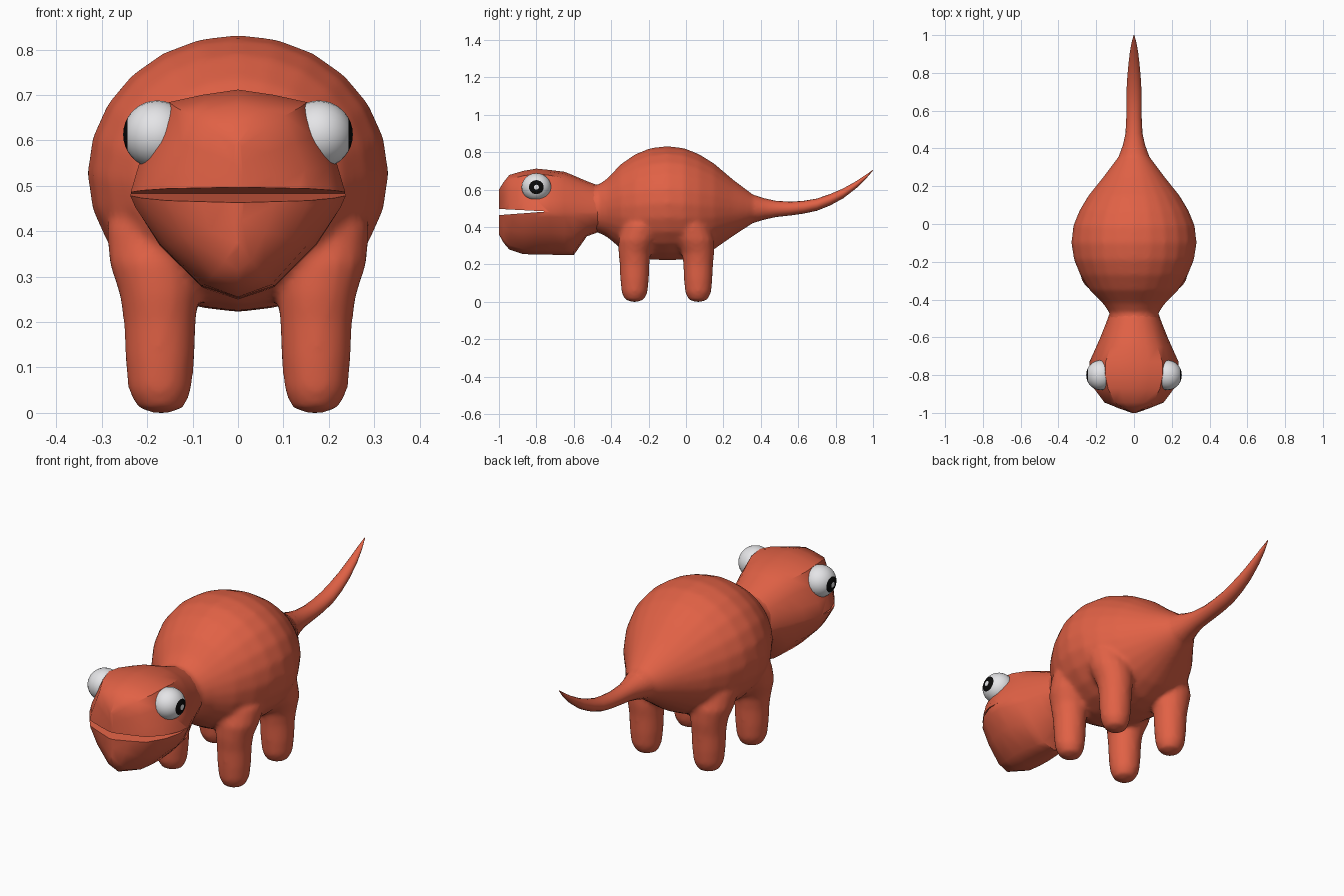
import bpy, bmesh, math
from mathutils import Matrix, Vector

if "Cube" in bpy.data.objects:
    bpy.data.objects.remove(bpy.data.objects["Cube"])


def material(name, rgb):
    m = bpy.data.materials.new(name)
    m.diffuse_color = (*rgb, 1)
    m.use_nodes = True
    m.node_tree.nodes["Principled BSDF"].inputs["Base Color"].default_value = m.diffuse_color
    return m


RED = material("red skin", (0.75, 0.12, 0.06))
WHITE = material("eye white", (0.78, 0.78, 0.8))
BLACK = material("pupil black", (0.003, 0.003, 0.003))


def loft(bm, rings):
    """Skin a list of closed point rings and cap both ends."""
    vs = [[bm.verts.new(p) for p in r] for r in rings]
    n = len(vs[0])
    for a, b in zip(vs, vs[1:]):
        for i in range(n):
            bm.faces.new((a[i], a[(i + 1) % n], b[(i + 1) % n], b[i]))
    bm.faces.new(vs[0][::-1])
    bm.faces.new(vs[-1])


def finish(name, bm, mats, angle=None):
    bmesh.ops.recalc_face_normals(bm, faces=bm.faces)
    me = bpy.data.meshes.new(name)
    bm.to_mesh(me)
    bm.free()
    for m in mats:
        me.materials.append(m)
    ob = bpy.data.objects.new(name, me)
    bpy.context.collection.objects.link(ob)
    if angle:
        smooth(ob, angle)
    return ob


def smooth(ob, angle):
    bpy.ops.object.select_all(action='DESELECT')
    ob.select_set(True)
    bpy.context.view_layer.objects.active = ob
    bpy.ops.object.shade_smooth_by_angle(angle=math.radians(angle))


def ellipse(y, top, bot, w, n=24):
    c, h = (top + bot) / 2, (top - bot) / 2
    return [(w * math.cos(2 * math.pi * i / n), y, c + h * math.sin(2 * math.pi * i / n))
            for i in range(n)]


# Trunk and four legs, fused into one soft skin: y, top, bottom, half width
trunk = [(-0.53, 0.635, 0.38, 0.13), (-0.47, 0.625, 0.37, 0.13), (-0.42, 0.66, 0.345, 0.165),
         (-0.35, 0.735, 0.285, 0.235), (-0.27, 0.79, 0.24, 0.285), (-0.19, 0.822, 0.225, 0.318),
         (-0.1, 0.833, 0.222, 0.332), (-0.01, 0.822, 0.225, 0.322), (0.07, 0.79, 0.24, 0.29),
         (0.15, 0.74, 0.28, 0.242), (0.25, 0.655, 0.35, 0.162), (0.36, 0.572, 0.422, 0.08),
         (0.42, 0.555, 0.44, 0.058)]
leg = [(0.0, 0.17, 0, 0.02), (0.012, 0.17, 0, 0.052), (0.05, 0.172, 0, 0.07),
       (0.12, 0.172, 0, 0.077), (0.2, 0.172, 0, 0.08), (0.26, 0.174, 0, 0.087),
       (0.33, 0.182, 0.015, 0.102), (0.41, 0.19, 0.04, 0.1), (0.5, 0.17, 0.07, 0.08)]
bm = bmesh.new()
loft(bm, [ellipse(*r) for r in trunk])
for sx in (-1, 1):
    for cy, inward in ((-0.275, 1), (0.065, -1)):
        loft(bm, [[(sx * cx + r * math.cos(math.pi * i / 8), cy + inward * s + r * math.sin(math.pi * i / 8), z)
                   for i in range(16)] for z, cx, s, r in leg])
body = finish("body_and_legs", bm, [RED])
rm = body.modifiers.new("fuse", 'REMESH')
rm.mode = 'VOXEL'
rm.voxel_size = 0.011
rm.use_smooth_shade = True
sm = body.modifiers.new("soften", 'SMOOTH')
sm.factor = 0.5
sm.iterations = 10

# Tail
tail = [(0.33, 0.588, 0.408, 0.095), (0.36, 0.572, 0.422, 0.08), (0.42, 0.553, 0.44, 0.058),
        (0.48, 0.54, 0.453, 0.045), (0.56, 0.535, 0.462, 0.041), (0.63, 0.54, 0.472, 0.041),
        (0.7, 0.552, 0.487, 0.04), (0.77, 0.576, 0.515, 0.036), (0.84, 0.606, 0.553, 0.03),
        (0.91, 0.645, 0.607, 0.022), (0.96, 0.678, 0.655, 0.013), (1.0, 0.706, 0.702, 0.002)]
bm = bmesh.new()
loft(bm, [ellipse(*r, 16) for r in tail])
finish("tail", bm, [RED], 60)

# Head: broad flat crown, pointed chin, blending to an ellipse at the neck
half = [(0, 1), (0.33, 0.95), (0.64, 0.88), (0.78, 0.58), (0.92, 0.28), (1, 0),
        (0.95, -0.12), (0.72, -0.48), (0.34, -0.88), (0, -1)]
section = half + [(-x, z) for x, z in half[-2:0:-1]]


def head_ring(y, top, bot, w, neck):
    ring = []
    for x, z in section:
        k = 1 + neck * (1 / math.hypot(x, z) - 1)
        z *= k
        ring.append((x * k * w, y, 0.48 + z * (top - 0.48 if z > 0 else 0.48 - bot)))
    return ring


head = [(-1.0, 0.6, 0.36, 0.012, 0), (-0.975, 0.64, 0.315, 0.085, 0), (-0.945, 0.678, 0.28, 0.16, 0),
        (-0.87, 0.7, 0.255, 0.215, 0), (-0.8, 0.712, 0.253, 0.238, 0), (-0.73, 0.705, 0.252, 0.236, 0.1),
        (-0.65, 0.695, 0.25, 0.2, 0.4), (-0.6, 0.675, 0.25, 0.178, 0.6), (-0.53, 0.645, 0.35, 0.15, 0.9),
        (-0.47, 0.622, 0.372, 0.128, 1)]
bm = bmesh.new()
loft(bm, [head_ring(*r) for r in head])
head_ob = finish("head", bm, [RED])

# Mouth: wedge cut right across the head
bm = bmesh.new()
loft(bm, [[(x, -1.1, 0.456), (x, -1.1, 0.502), (x, -0.74, 0.483)] for x in (-0.4, 0.4)])
cutter = finish("mouth_cutter", bm, [RED])
cutter.hide_render = True
cut = head_ob.modifiers.new("mouth", 'BOOLEAN')
cut.operation = 'DIFFERENCE'
cut.solver = 'EXACT'
cut.object = cutter
bpy.context.view_layer.objects.active = head_ob
bpy.ops.object.modifier_apply(modifier=cut.name)
bpy.data.objects.remove(cutter)
smooth(head_ob, 42)

# Eyes: spheres facing sideways, black ring and white dot coloured by angle
for side, sx in (("left", -1), ("right", 1)):
    bm = bmesh.new()
    bmesh.ops.create_uvsphere(bm, u_segments=24, v_segments=18, radius=1)
    bmesh.ops.rotate(bm, verts=bm.verts, matrix=Matrix.Rotation(sx * math.pi / 2, 3, 'Y'))
    for f in bm.faces:
        a = math.degrees(f.calc_center_median().angle(Vector((sx, 0, 0))))
        f.material_index = 1 if 10 < a < 30 else 0
    bmesh.ops.scale(bm, verts=bm.verts, vec=(0.075, 0.079, 0.075))
    bmesh.ops.translate(bm, verts=bm.verts, vec=(sx * 0.178, -0.8, 0.613))
    finish(side + "_eye", bm, [WHITE, BLACK], 60)
